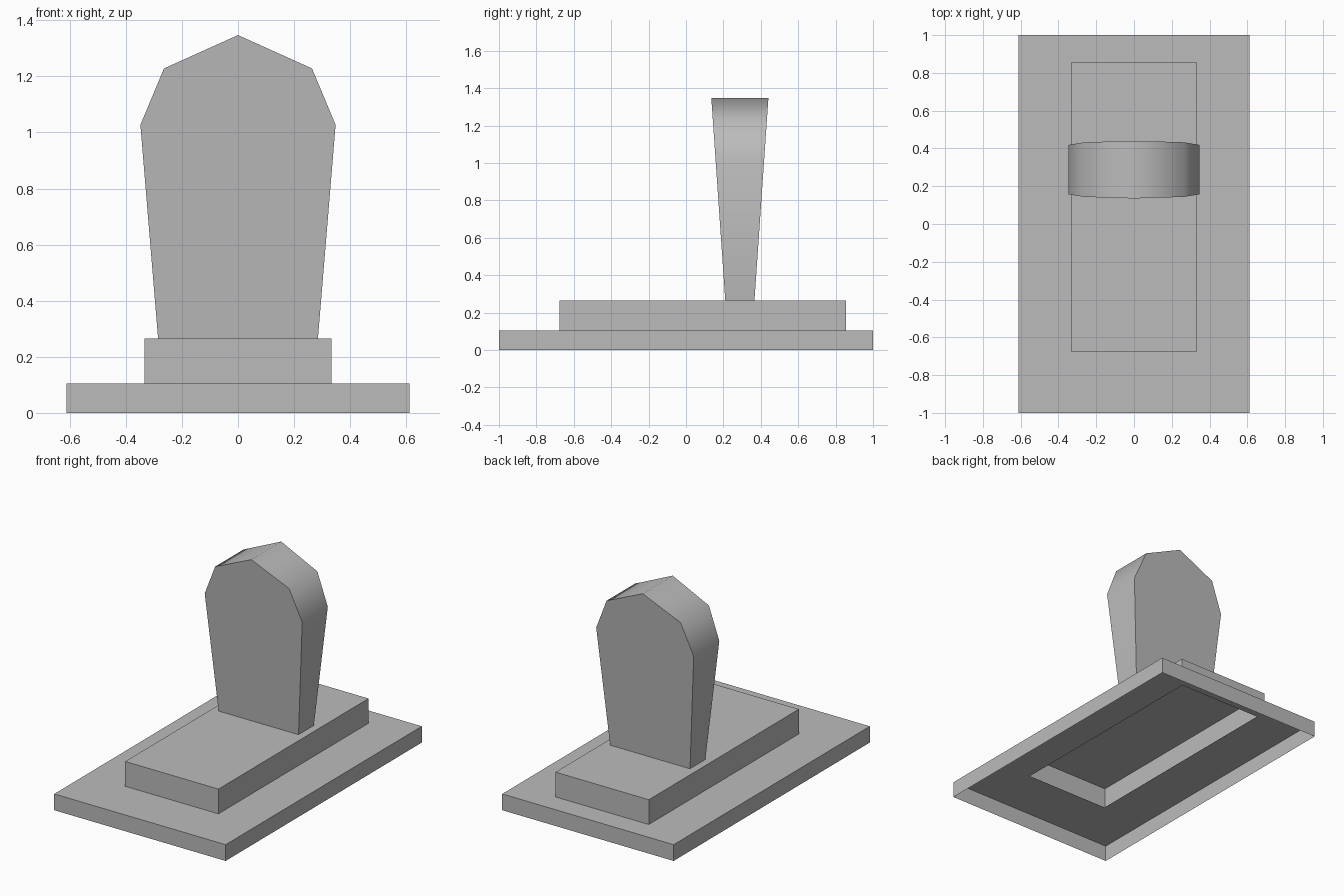
import bpy
import bmesh
from math import radians

if "Cube" in bpy.data.objects:
    bpy.data.objects.remove(bpy.data.objects["Cube"], do_unlink=True)

stone = bpy.data.materials.new("grey stone")
stone.use_nodes = True
colour = (0.5, 0.5, 0.5, 1)
stone.diffuse_color = colour
stone.node_tree.nodes["Principled BSDF"].inputs["Base Color"].default_value = colour


def finish(name, bm):
    mesh = bpy.data.meshes.new(name)
    bm.to_mesh(mesh)
    bm.free()
    mesh.materials.append(stone)
    obj = bpy.data.objects.new(name, mesh)
    bpy.context.collection.objects.link(obj)
    return obj


def hollow_slab(name, x, y0, y1, z0, z1, hole=None):
    """Slab with an open underside and, optionally, an opening in its top."""
    bm = bmesh.new()
    low, high = [[bm.verts.new(p) for p in
                  ((-x, y0, z), (x, y0, z), (x, y1, z), (-x, y1, z))]
                 for z in (z0, z1)]
    for i in range(4):
        j = (i + 1) % 4
        bm.faces.new((low[i], low[j], high[j], high[i]))
    if hole:
        hx, h0, h1 = hole
        rim = [bm.verts.new(p) for p in
               ((-hx, h0, z1), (hx, h0, z1), (hx, h1, z1), (-hx, h1, z1))]
        for i in range(4):
            j = (i + 1) % 4
            bm.faces.new((high[i], high[j], rim[j], rim[i]))
    else:
        bm.faces.new(high)
    return finish(name, bm)


# Ground slab and the plinth standing over its opening
hollow_slab("ground_slab", 0.612, -1, 1, 0, 0.105, hole=(0.30, -0.64, 0.82))
hollow_slab("plinth", 0.333, -0.675, 0.855, 0.105, 0.265)

# Headstone: mirrored outline, growing thicker toward the top
right_half = [(0.285, 0.265), (0.348, 1.027), (0.264, 1.228)]
outline = right_half + [(0, 1.347)] + [(-x, z) for x, z in reversed(right_half)]


def half_depth(z):
    return 0.078 + (z - 0.265) * 0.069


bm = bmesh.new()
front, back = [[bm.verts.new((x, 0.288 + side * half_depth(z), z))
                for x, z in outline] for side in (-1, 1)]
bm.faces.new(front)
bm.faces.new(back[::-1])
for i in range(len(outline)):
    j = (i + 1) % len(outline)
    bm.faces.new((front[j], front[i], back[i], back[j]))
bmesh.ops.recalc_face_normals(bm, faces=bm.faces)
headstone = finish("headstone", bm)

# Soft shading around the rim, crisp front and back edges
bpy.ops.object.select_all(action="DESELECT")
headstone.select_set(True)
bpy.context.view_layer.objects.active = headstone
bpy.ops.object.shade_smooth_by_angle(angle=radians(60))
